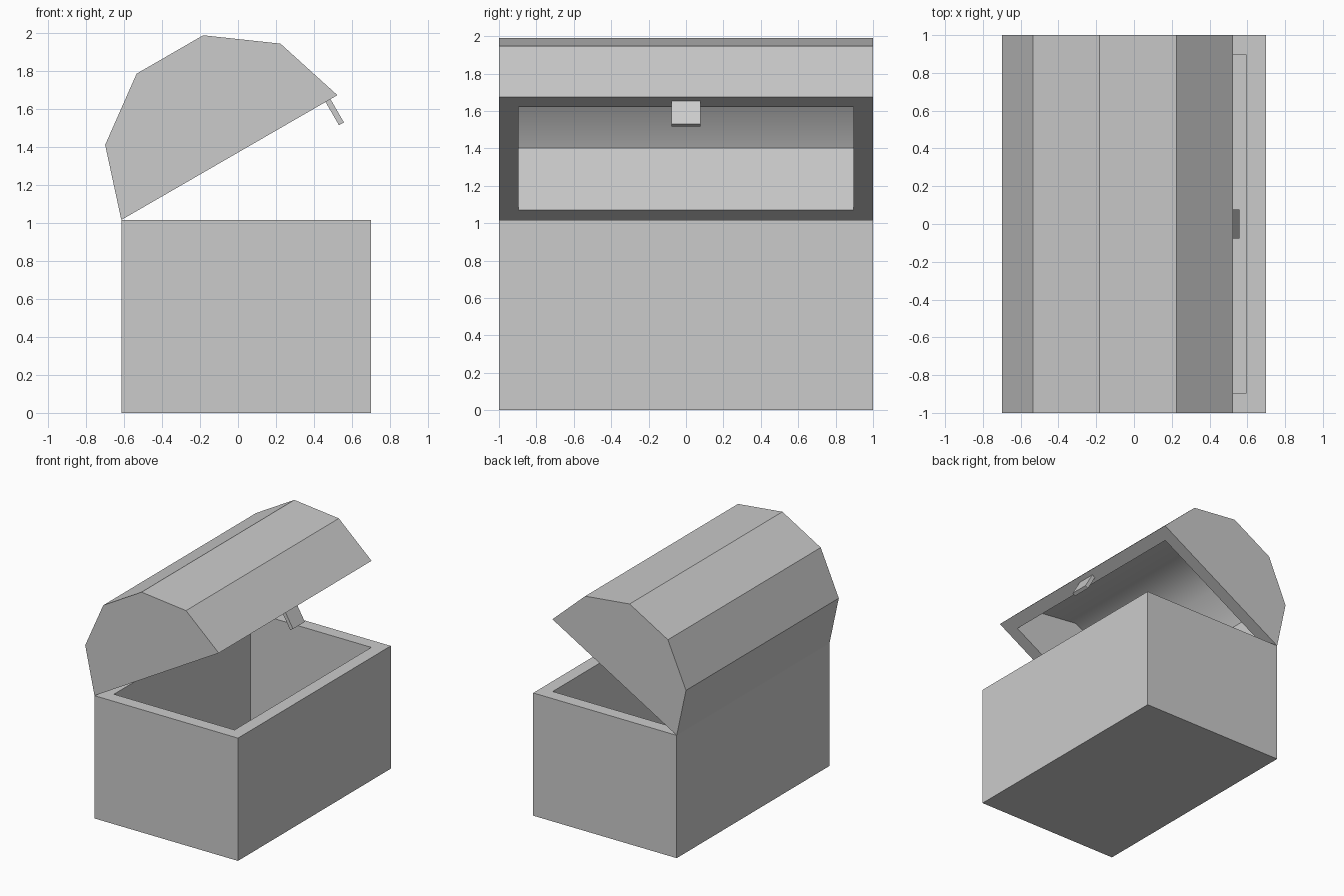
import bpy, bmesh
from math import radians
from mathutils import Matrix

cube = bpy.data.objects.get("Cube")
if cube:
    bpy.data.objects.remove(cube, do_unlink=True)

grey = bpy.data.materials.new("light grey")
grey.use_nodes = True
grey.diffuse_color = (0.6, 0.6, 0.6, 1)
grey.node_tree.nodes["Principled BSDF"].inputs["Base Color"].default_value = (0.6, 0.6, 0.6, 1)

HALF, WALL = 1.0, 0.105
WIDTH, HEIGHT = 1.315, 1.017
HINGE_X = -0.615


def finish(name, bm, matrix=None):
    bmesh.ops.recalc_face_normals(bm, faces=bm.faces)
    if matrix:
        bm.transform(matrix)
    mesh = bpy.data.meshes.new(name)
    bm.to_mesh(mesh)
    bm.free()
    mesh.materials.append(grey)
    obj = bpy.data.objects.new(name, mesh)
    bpy.context.collection.objects.link(obj)
    return obj


def hollow_prism(name, outer, inner, matrix=None, smooth_inside=()):
    """Trough along y; the open side runs from the last profile point to the first."""
    bm = bmesh.new()
    openings = []
    for profile, half in ((outer, HALF), (inner, HALF - WALL)):
        near = [bm.verts.new((x, -half, z)) for x, z in profile]
        far = [bm.verts.new((x, half, z)) for x, z in profile]
        bm.faces.new(near)
        bm.faces.new(far)
        for i in range(len(profile) - 1):
            face = bm.faces.new((near[i], near[i + 1], far[i + 1], far[i]))
            face.smooth = profile is inner and i in smooth_inside
        openings.append((near[0], near[-1], far[-1], far[0]))
    # Flat rim between the outer and inner openings
    a, b = openings
    for i in range(4):
        j = (i + 1) % 4
        bm.faces.new((a[i], a[j], b[j], b[i]))
    # Keep the vault's borders crisp
    for edge in bm.edges:
        edge.smooth = all(f.smooth for f in edge.link_faces)
    return finish(name, bm, matrix)


# Chest body
left, right = HINGE_X, HINGE_X + WIDTH
body_outer = [(left, HEIGHT), (left, 0), (right, 0), (right, HEIGHT)]
body_inner = [(left + WALL, HEIGHT), (left + WALL, WALL),
              (right - WALL, WALL), (right - WALL, HEIGHT)]
hollow_prism("chest_body", body_outer, body_inner)

# Faceted lid, modelled closed and then swung open about the hinge
open_lid = Matrix.Translation((HINGE_X, 0, HEIGHT)) @ Matrix.Rotation(radians(-30), 4, "Y")
half_arch = [(0, 0), (0.124, 0.385), (0.455, 0.627)]
arch = half_arch + [(WIDTH - x, z) for x, z in reversed(half_arch)]
scale = 1 - 2 * WALL / WIDTH
vault = [(WALL + x * scale, z * scale) for x, z in arch]
hollow_prism("lid", arch, vault, open_lid, smooth_inside=(1, 2, 3))

# Latch hanging from the lid's front rim
bm = bmesh.new()
bmesh.ops.create_cube(bm, size=1)
bm.transform(Matrix.Translation((1.258, 0, -0.07)) @ Matrix.Diagonal((0.03, 0.155, 0.143, 1)))
finish("latch", bm, open_lid)
